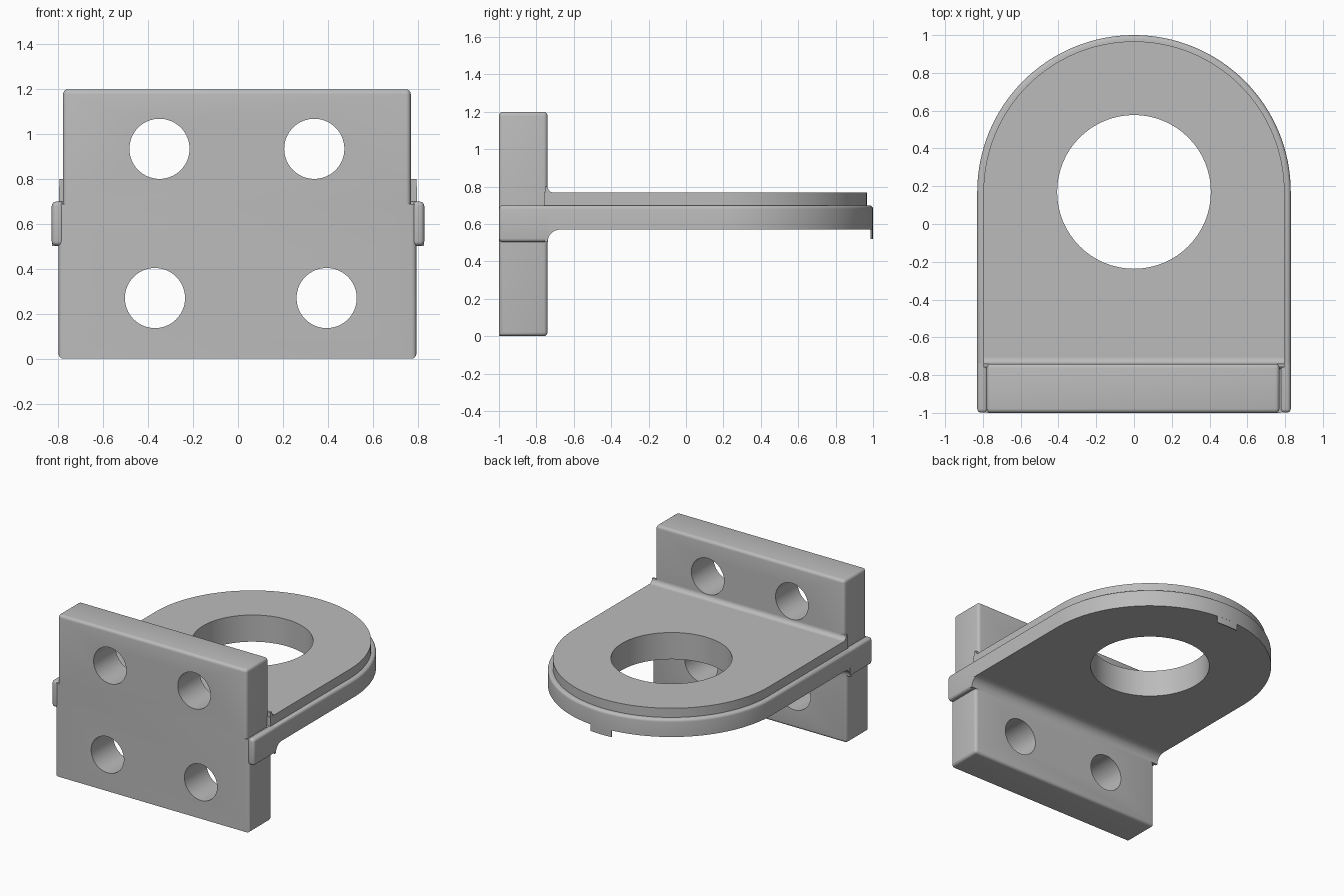
import bpy, bmesh, math
from mathutils import Matrix, Vector

if "Cube" in bpy.data.objects:
    bpy.data.objects.remove(bpy.data.objects["Cube"], do_unlink=True)

grey = bpy.data.materials.new("plain grey")
grey.use_nodes = True
grey.diffuse_color = (0.5, 0.5, 0.5, 1)
grey.node_tree.nodes["Principled BSDF"].inputs["Base Color"].default_value = (0.5, 0.5, 0.5, 1)


def finish(name, bm, holes=()):
    """Make the object, cut round holes (centre, radius, axis), shade it."""
    bmesh.ops.recalc_face_normals(bm, faces=bm.faces)
    mesh = bpy.data.meshes.new(name)
    bm.to_mesh(mesh)
    bm.free()
    mesh.materials.append(grey)
    ob = bpy.data.objects.new(name, mesh)
    bpy.context.collection.objects.link(ob)
    for centre, radius, axis in holes:
        rot = (math.pi / 2, 0, 0) if axis == "Y" else (0, 0, 0)
        bpy.ops.mesh.primitive_cylinder_add(vertices=64, radius=radius, depth=1,
                                            location=centre, rotation=rot)
        cutter = bpy.context.object
        bpy.ops.object.select_all(action="DESELECT")
        bpy.context.view_layer.objects.active = ob
        mod = ob.modifiers.new("hole", "BOOLEAN")
        mod.operation, mod.solver, mod.object = "DIFFERENCE", "EXACT", cutter
        bpy.ops.object.modifier_apply(modifier=mod.name)
        bpy.data.objects.remove(cutter, do_unlink=True)
    bpy.ops.object.select_all(action="DESELECT")
    ob.select_set(True)
    bpy.context.view_layer.objects.active = ob
    bpy.ops.object.shade_smooth_by_angle(angle=math.radians(35))
    return ob


def prism(points, offset):
    """Extrude a closed outline of 3D points."""
    bm = bmesh.new()
    face = bm.faces.new([bm.verts.new(p) for p in points])
    geom = bmesh.ops.extrude_face_region(bm, geom=[face], use_keep_orig=True)["geom"]
    verts = [g for g in geom if isinstance(g, bmesh.types.BMVert)]
    bmesh.ops.translate(bm, verts=verts, vec=offset)
    return bm


def round_edges(bm, width, rule):
    edges = [e for e in bm.edges if rule(e.verts[0].co, e.verts[1].co)]
    bmesh.ops.bevel(bm, geom=edges, offset=width, segments=4, profile=0.5, affect="EDGES")


def box(lo, hi):
    bm = bmesh.new()
    lo, hi = Vector(lo), Vector(hi)
    bmesh.ops.create_cube(bm, size=1, matrix=Matrix.Translation((lo + hi) / 2)
                          @ Matrix.Diagonal((*(hi - lo), 1)))
    return bm


def both_at(z):
    return lambda a, b: abs(a.z - z) < 1e-4 and abs(b.z - z) < 1e-4


FRONT, BACK, STEP, CY = -1.0, -0.74, 0.69, 0.17

# Upright plate: slightly narrower upper half on a lower half
bm = box((-0.78, FRONT, STEP), (0.77, BACK, 1.2))
round_edges(bm, 0.022, lambda a, b: not both_at(STEP)(a, b))
finish("upper_plate", bm, [((x, -0.87, 0.935), 0.134, "Y") for x in (-0.35, 0.34)])

bm = box((-0.8, FRONT, 0), (0.795, BACK, STEP))
round_edges(bm, 0.022, lambda a, b: not both_at(STEP)(a, b)
            and not (both_at(0)(a, b) and max(a.y, b.y) < -0.9))
finish("lower_plate", bm, [((x, -0.87, 0.27), 0.134, "Y") for x in (-0.37, 0.395)])


# Shelf: two stacked layers with a round end and a large bore
def shelf_layer(half, y0, z0, z1):
    pts = [(-half, y0, z0), (half, y0, z0)]
    for i in range(65):
        a = math.pi * i / 64
        pts.append((half * math.cos(a), CY + half * math.sin(a), z0))
    return prism(pts, (0, 0, z1 - z0))


bore = [((0, CY, 0.65), 0.407, "Z")]
bm = shelf_layer(0.83, -0.77, 0.57, 0.7)
round_edges(bm, 0.02, both_at(0.7))
finish("shelf_base", bm, bore)
finish("shelf_top", shelf_layer(0.797, -0.76, 0.7, 0.768), bore)

# Rounded ears gripping the plate sides
for side, name in ((-1, "right_ear"), (1, "left_ear")):
    xs = sorted((side * 0.775, side * 0.83))
    bm = box((xs[0], FRONT + 0.001, 0.503), (xs[1], BACK + 0.001, 0.7))
    round_edges(bm, 0.02, lambda a, b: max(a.y, b.y) < -0.9 or abs(a.y - b.y) > 0.1)
    finish(name, bm)


# Concave fillets where the shelf meets the plate
def fillet(name, half, z, radius, direction):
    pts = [(-half, BACK - 0.015, z - direction * 0.015)]
    for i in range(9):
        a = math.pi / 2 * i / 8
        pts.append((-half, BACK + radius * (1 - math.cos(a)),
                    z + direction * radius * (1 - math.sin(a))))
    pts.insert(1, (-half, BACK - 0.015, z + direction * radius))
    pts.append((-half, BACK + radius, z - direction * 0.015))
    finish(name, prism(pts, (2 * half, 0, 0)))


fillet("upper_fillet", 0.796, 0.768, 0.033, 1)
fillet("lower_fillet", 0.829, 0.57, 0.067, -1)

# Thin lip hanging from the round end
arc = [math.radians(84 + 1.5 * i) for i in range(9)]
lip = [(0.829 * math.cos(a), CY + 0.829 * math.sin(a), 0.52) for a in arc]
lip += [(0.822 * math.cos(a), CY + 0.822 * math.sin(a), 0.52) for a in reversed(arc)]
finish("rear_lip", prism(lip, (0, 0, 0.06)))
